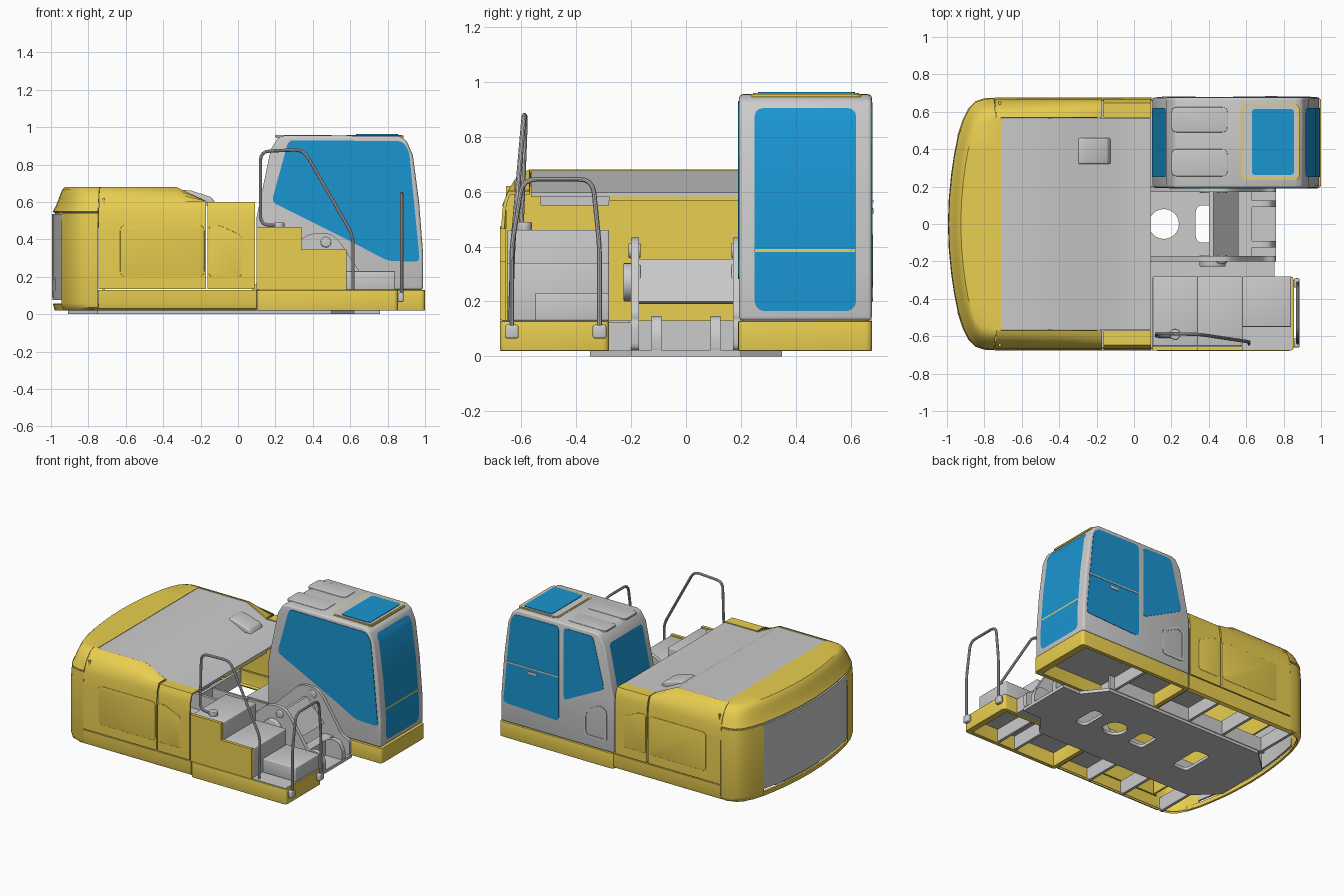
import bpy, bmesh, math
from mathutils import Vector

if "Cube" in bpy.data.objects:
    bpy.data.objects.remove(bpy.data.objects["Cube"])


def material(name, col):
    m = bpy.data.materials.new(name)
    m.diffuse_color = (*col, 1)
    m.use_nodes = True
    m.node_tree.nodes["Principled BSDF"].inputs["Base Color"].default_value = m.diffuse_color
    return m


YEL = material("yellow_paint", (0.82, 0.62, 0.08))
BLUE = material("blue_glass", (0.01, 0.30, 0.64))


def finish(name, bm, mat=None, bevel=0, solid=0):
    me = bpy.data.meshes.new(name)
    bm.to_mesh(me)
    bm.free()
    ob = bpy.data.objects.new(name, me)
    bpy.context.collection.objects.link(ob)
    if mat:
        me.materials.append(mat)
    if solid:
        s = ob.modifiers.new("thickness", 'SOLIDIFY')
        s.thickness, s.offset = solid, -1
    if bevel:
        b = ob.modifiers.new("bevel", 'BEVEL')
        b.width, b.segments, b.limit_method = bevel, 3, 'ANGLE'
    return ob


def rounded(pts, r, closed=True):
    pts = [Vector(p) for p in pts]
    out, n = [], len(pts)
    for i, p in enumerate(pts):
        if r == 0 or (not closed and i in (0, n - 1)):
            out.append(p)
            continue
        da, db = pts[i - 1] - p, pts[(i + 1) % n] - p
        a = p + da.normalized() * min(r, da.length * 0.45)
        b = p + db.normalized() * min(r, db.length * 0.45)
        for t in (0, 0.25, 0.5, 0.75, 1):
            out.append(a * (1 - t) ** 2 + p * 2 * t * (1 - t) + b * t * t)
    return out


def prism(name, pts, axis, lo, hi, mat=None, r=0, holes=(), bevel=0):
    """Extrude a 2D outline (with optional holes) along an axis."""
    put = {'x': lambda u, v: (lo, u, v), 'y': lambda u, v: (u, lo, v), 'z': lambda u, v: (u, v, lo)}[axis]
    bm = bmesh.new()
    edges = []
    for loop in [rounded(pts, r)] + [list(h) for h in holes]:
        vs = [bm.verts.new(put(*p)) for p in loop]
        edges += [bm.edges.new((vs[i - 1], vs[i])) for i in range(len(vs))]
    if holes:
        bmesh.ops.triangle_fill(bm, edges=edges, use_beauty=True)
    else:
        bm.faces.new(vs)
    ext = bmesh.ops.extrude_face_region(bm, geom=bm.faces[:])
    d = Vector([hi - lo if a == axis else 0 for a in 'xyz'])
    bmesh.ops.translate(bm, vec=d, verts=[g for g in ext['geom'] if isinstance(g, bmesh.types.BMVert)])
    bmesh.ops.recalc_face_normals(bm, faces=bm.faces[:])
    return finish(name, bm, mat, bevel)


def rect(u0, u1, v0, v1):
    return [(u0, v0), (u1, v0), (u1, v1), (u0, v1)]


def circle(u, v, r, n=24):
    return [(u + r * math.cos(k * math.tau / n), v + r * math.sin(k * math.tau / n)) for k in range(n)]


def box(name, x0, x1, y0, y1, z0, z1, mat=None, bevel=0):
    return prism(name, rect(x0, x1, y0, y1), 'z', z0, z1, mat, bevel=bevel)


def tube(name, pts, radius, r):
    cu = bpy.data.curves.new(name, 'CURVE')
    cu.dimensions, cu.bevel_depth, cu.bevel_resolution, cu.use_fill_caps = '3D', radius, 3, True
    path = rounded(pts, r, False)
    sp = cu.splines.new('POLY')
    sp.points.add(len(path) - 1)
    for q, p in zip(sp.points, path):
        q.co = (*p, 1)
    ob = bpy.data.objects.new(name, cu)
    bpy.context.collection.objects.link(ob)


def interp(t, table):
    if t <= table[0][0]:
        return table[0][1]
    for (a, va), (b, vb) in zip(table, table[1:]):
        if t <= b:
            return va + (vb - va) * (t - a) / (b - a)
    return table[-1][1]


def sweep(name, path, section, mat=None):
    """Body shell: section rows are (side inset, rear inset, z) along a plan path."""
    bm = bmesh.new()
    rows = []
    for x, y in path:
        top = interp(x, [(-0.33, 0.68), (-0.16, 0.6)])
        rows.append([bm.verts.new((-0.71 + (x + 0.71) * (1 - g) if x < -0.71 else x, y * (1 - f), min(z, top)))
                     for f, g, z in section])
    for a, b in zip(rows, rows[1:]):
        for j in range(len(section) - 1):
            bm.faces.new((a[j], b[j], b[j + 1], a[j + 1]))
    bmesh.ops.remove_doubles(bm, verts=bm.verts[:], dist=0.0005)
    return finish(name, bm, mat, solid=0.012)


def flip(path):
    return [(x, -y) for x, y in reversed(path)]


def sheet(name, rows, xs, off, mat):
    """Curved glass on the cab end: rows are (z, half width)."""
    bm = bmesh.new()
    v = [[bm.verts.new((interp(z, xs) + off, 0.435 + s * w, z)) for s in (-1, 1)] for z, w in rows]
    for a, b in zip(v, v[1:]):
        bm.faces.new((a[0], a[1], b[1], b[0]) if off > 0 else (a[0], b[0], b[1], a[1]))
    finish(name, bm, mat)


# body shell: counterweight, side doors, skirts
HALF = [(-0.75, .675), (-0.8, .672), (-0.85, .655), (-0.885, .62), (-0.915, .56), (-0.945, .47),
        (-0.965, .37), (-0.98, .27), (-0.993, .14), (-0.998, 0)]
FULL = HALF + flip(HALF)[1:]
SHOULDER = [(.02, .07, .57), (.04, .12, .605), (.075, .17, .643), (.11, .21, .668), (.155, .25, .68)]
sweep("counterweight_cap", FULL, [(.006, .025, .548)] + SHOULDER + [(.155, 1, .68)], YEL)
sweep("counterweight_gap_strip", FULL, [(.03, .06, .50), (.03, .07, .56)])
box("counterweight_inner_wall", -.725, -.712, -.655, .655, .13, .62, YEL)
sweep("rear_panel", HALF[5:] + flip(HALF[5:])[1:], [(.012, .02, .075), (.004, .01, .13), (.004, .015, .535)])
sweep("rear_rim", HALF[4:] + flip(HALF[4:])[1:], [(.03, .06, .02), (.01, .03, .055)], YEL)
for s, side in ((1, "left"), (-1, "right")):
    way = (lambda p: p) if s > 0 else flip
    sweep(side + "_counterweight_corner", way([(-.748, .675)] + HALF[1:6]),
          [(.04, .06, .02), (.01, .02, .035), (0, 0, .06), (0, 0, .45), (.01, .02, .537)], YEL)
    body = [(0, 0, .135), (0, 0, .45), (.01, .02, .54)] + SHOULDER
    sweep(side + "_engine_door", way([(-.172, .675), (-.33, .675), (-.747, .675)]), body, YEL)
    sweep(side + "_front_side_panel", way([(.09, .675), (-.162, .675)]), body, YEL)
    sweep(side + "_skirt", way([(.1, .675), (-.747, .675)]),
          [(.04, 0, .02), (.01, 0, .03), (0, 0, .055), (0, 0, .128)], YEL)
    prism(side + "_door_embossing", [(-.63, .2), (-.63, .475), (-.18, .475), (-.18, .2)], 'y',
          s * .668, s * .677, YEL, r=.03, bevel=.002)
    prism(side + "_panel_embossing", [(-.155, .2), (-.155, .475), (-.1, .475), (.02, .42), (.02, .2)], 'y',
          s * .668, s * .677, YEL, r=.02, bevel=.002)

# engine hood
prism("engine_hood", [(-.71, .677), (-.33, .677), (-.17, .597), (.09, .597), (.09, .582), (-.176, .582),
                      (-.336, .66), (-.71, .66)], 'y', -.565, .565)
prism("hood_bump", [(-.3, .64), (-.3, .665), (-.25, .66), (-.14, .625), (-.12, .59), (-.2, .585)], 'y',
      .32, .46, bevel=.01)
box("hood_front_flange", .075, .09, -.28, .2, .568, .585, YEL)
box("hood_front_bracket", .03, .06, -.53, -.28, .55, .583)

# base plate and frame beams
prism("base_plate", [(-.91, -.2), (-.75, -.35), (.5, -.35), (.62, -.2), (.76, -.2), (.76, .2), (.62, .2),
                     (.5, .35), (-.75, .35), (-.91, .2)], 'z', 0, .022,
      holes=[circle(.16, 0, .08), rounded(rect(.33, .42, -.1, .1), .04),
             rounded(rect(-.13, -.01, -.08, .08), .03), rounded(rect(-.54, -.42, -.12, .12), .03)])
for s, side in ((1, "left"), (-1, "right")):
    box(side + "_inner_beam", -.9, .62, s * .19, s * .21, .02, .13)
    box(side + "_outer_beam", -.8, .5, s * .34, s * .355, .02, .12)
    for i, x in enumerate((-.78, -.45, -.17, .1, .45)):
        box(f"{side}_outrigger_{i}", x - .01, x + .01, s * .2, s * .66, .025, .125)
    box(side + "_floor_strip", -.17, .1, s * .35, s * .66, .118, .128)
    # boom mount
    prism(side + "_boom_plate", [(0, .02), (.1, .17), (.36, .42), (.42, .435), (.5, .43), (.55, .38), (.7, .15),
                                 (.76, .13), (.76, .02)], 'y', s * .172, s * .2, r=.03)
    for i, (x, z, r) in enumerate(((.47, .385, .028), (.42, .27, .07))):
        prism(f"{side}_pin_boss_{i}", circle(x, z, r), 'y', s * .165, s * (.21 + .018 * i), bevel=.006)
    prism(side + "_front_lug", [(.6, .02), (.6, .12), (.68, .15), (.73, .14), (.76, .08), (.76, .01)], 'y',
          s * .09, s * .125, r=.02)
prism("boom_cross_plate", [(.4, .35), (.425, .355), (.56, .2), (.535, .19)], 'y', -.175, .175)
box("boom_front_block", .56, .63, -.172, .172, .02, .13)
box("right_center_floor", .1, .75, -.28, -.2, .02, .125)

# left deck under the cab, right deck under the steps
prism("cab_deck_ring", rect(.1, 1, .19, .678), 'z', .02, .128, YEL, r=.025, bevel=.012,
      holes=[rect(.13, .95, .22, .65)])
box("cab_deck_floor", .12, .97, .21, .66, .115, .127)
prism("step_deck_ring", rect(.1, .855, -.678, -.28), 'z', .02, .128, YEL, r=.025, bevel=.012,
      holes=[rect(.13, .81, -.65, -.31)])
box("step_deck_floor", .11, .845, -.67, -.285, .12, .132)
box("deck_rib", .58, .6, -.65, -.3, .03, .12)

# tank, steps and yellow side plate
box("tank_box", .1, .34, -.652, -.28, .13, .46, bevel=.006)
box("middle_step_box", .34, .58, -.652, -.28, .13, .34, bevel=.006)
box("front_step_box", .58, .84, -.55, -.28, .13, .23, bevel=.006)
prism("step_side_plate", [(.1, .132), (.58, .132), (.58, .345), (.34, .345), (.34, .465), (.1, .465)], 'y',
      -.677, -.655, YEL)
prism("filler_cap", circle(.22, -.59, .028), 'z', .455, .49, bevel=.005)

# cab body
FRONT = [(.13, .99), (.32, .99), (.6, .968), (.85, .935), (.93, .9)]
REAR = [(.13, .1), (.52, .1), (.88, .175)]
prism("cab_body", [(.1, .13), (.1, .52), (.175, .88), (.215, .945), (.25, .955), (.86, .953), (.9, .93),
                   (.935, .85), (.968, .6), (.99, .32), (.99, .13)], 'y', .193, .677, bevel=.014)
W = .185
sheet("windshield", [(.165, .155), (.172, .17), (.185, .181), (.2, W), (.32, W), (.6, W), (.85, W), (.875, W),
                     (.89, .181), (.9, .17), (.905, .155)], FRONT, .004, BLUE)
sheet("windshield_divider", [(.38, W), (.391, W)], FRONT, .007, YEL)
sheet("rear_glass", [(.505, .165), (.515, .18), (.53, W), (.85, W), (.868, .18), (.878, .165)], REAR, -.004, BLUE)
prism("right_cab_window", [(.18, .6), (.27, .93), (.88, .925), (.915, .87), (.972, .28), (.8, .285), (.62, .38)],
      'y', .189, .2, BLUE, r=.03)
prism("door_window", [(.53, .25), (.53, .925), (.88, .92), (.91, .87), (.968, .27)], 'y', .67, .68, BLUE, r=.03)
prism("left_rear_window", [(.17, .57), (.26, .925), (.49, .925), (.49, .41)], 'y', .67, .68, BLUE, r=.03)
box("door_window_bar", .53, .945, .67, .683, .56, .57)
box("door_handle", .7, .77, .67, .684, .52, .54, bevel=.004)
prism("cab_side_vent", [(.15, .2), (.15, .42), (.2, .45), (.33, .38), (.33, .2)], 'y', .67, .681, r=.03,
      holes=[rounded([(.165, .215), (.165, .41), (.2, .43), (.315, .37), (.315, .215)], .025)])

# cab roof
prism("roof_hatch_trim", rect(.57, .885, .235, .64), 'z', .945, .956, YEL, r=.03)
prism("roof_hatch_frame", rect(.58, .875, .245, .63), 'z', .95, .959, r=.03)
prism("roof_hatch_glass", rect(.63, .855, .262, .615), 'z', .953, .963, BLUE, r=.02)
for i, (a, b) in enumerate(((.255, .4), (.49, .625))):
    prism(f"roof_rib_{i}", rect(.2, .5, a, b), 'z', .945, .958, r=.03, bevel=.003)

# handrails
tube("front_handrail", [(.875, -.635, .07), (.875, -.635, .4), (.875, -.595, .645), (.875, -.34, .645),
                        (.875, -.315, .4), (.875, -.315, .07)], .009, .05)
for i, y in enumerate((-.635, -.315)):
    box(f"handrail_foot_{i}", .855, .885, y - .025, y + .025, .065, .115, bevel=.008)
tube("side_handrail", [(.24, -.6, .475), (.12, -.6, .475), (.12, -.585, .87), (.35, -.59, .88), (.615, -.63, .42),
                       (.615, -.64, .13)], .009, .05)

# meshes for the rails, then smooth shading with sharp edges kept
bpy.ops.object.select_all(action='SELECT')
bpy.context.view_layer.objects.active = bpy.data.objects["side_handrail"]
bpy.ops.object.convert(target='MESH')
bpy.ops.object.shade_smooth_by_angle(angle=math.radians(35))
